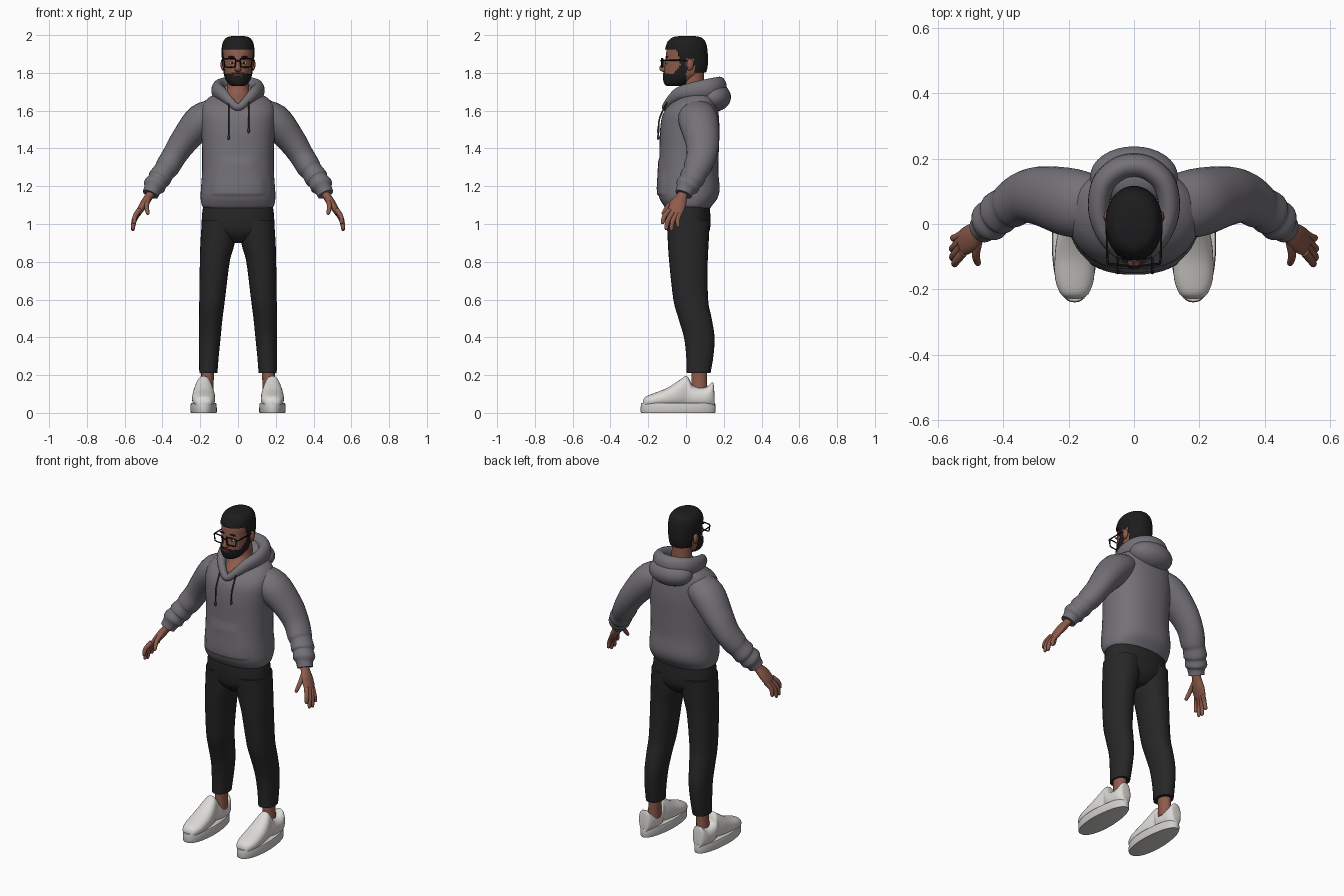
import bpy, bmesh, math, random
from mathutils import Vector, Matrix

random.seed(4)


def material(name, r, g, b):
    m = bpy.data.materials.new(name)
    m.diffuse_color = (r, g, b, 1)
    return m


HOODIE = material("grey_fabric", .175, .165, .185)
CORD = material("dark_cord", .045, .045, .05)
PANTS = material("black_denim", .02, .02, .02)
SKIN = material("brown_skin", .27, .105, .072)
LIPS = material("lip_red", .30, .10, .09)
HAIR = material("black_hair", .012, .012, .013)
FRAME = material("glasses_black", .006, .006, .007)
SHOE = material("off_white", .72, .70, .67)
SOLE = material("sole_grey", .62, .61, .59)
EYE = material("eye_white", .7, .68, .65)


def finish(name, bm, mat, mirror=False, angle=50):
    bmesh.ops.recalc_face_normals(bm, faces=bm.faces)
    me = bpy.data.meshes.new(name)
    bm.to_mesh(me)
    bm.free()
    me.materials.append(mat)
    for p in me.polygons:
        p.use_smooth = True
    me.set_sharp_from_angle(angle=math.radians(angle))
    ob = bpy.data.objects.new(name, me)
    bpy.context.collection.objects.link(ob)
    if mirror:
        ob.modifiers.new("mirror", 'MIRROR').use_mirror_merge = False
    return ob


def spline(secs, sub, closed):
    """Catmull-Rom through sections of (x, y, z, ra, rb)."""
    k, out = len(secs), []
    get = (lambda i: secs[i % k]) if closed else (lambda i: secs[min(max(i, 0), k - 1)])
    for i in range(k if closed else k - 1):
        p = [get(i + d) for d in (-1, 0, 1, 2)]
        for s in range(sub):
            t = s / sub
            out.append([.5 * (2 * b + (c - a) * t + (2 * a - 5 * b + 4 * c - d) * t * t
                              + (3 * b - a - 3 * c + d) * t ** 3) for a, b, c, d in zip(*p)])
    if not closed:
        out.append(list(secs[-1]))
    return out


def loft(name, secs, mat, side=(1, 0, 0), axis=None, n=24, sub=4, power=2.0,
         closed=False, mirror=False, keep=None, shape=None):
    """Skin elliptical sections along a path; ra runs along side, rb across it."""
    pts = spline(secs, sub, closed)
    k, bm, rings = len(pts), bmesh.new(), []
    for i, p in enumerate(pts):
        c = Vector(p[:3])
        if axis:
            t = Vector(axis)
        else:
            a = pts[(i - 1) % k] if closed else pts[max(i - 1, 0)]
            b = pts[(i + 1) % k] if closed else pts[min(i + 1, k - 1)]
            t = (Vector(b[:3]) - Vector(a[:3])).normalized()
        u = Vector(side)
        u = (u - t * u.dot(t)).normalized()
        v = t.cross(u)
        ring = []
        for j in range(n):
            w = 2 * math.pi * j / n
            cs, sn = math.cos(w), math.sin(w)
            q = (c + u * math.copysign(abs(cs) ** (2 / power), cs) * max(p[3], .001)
                 + v * math.copysign(abs(sn) ** (2 / power), sn) * max(p[4], .001))
            ring.append(bm.verts.new(shape(q) if shape else q))
        rings.append(ring)
    for i in range(k if closed else k - 1):
        a, b = rings[i], rings[(i + 1) % k]
        for j in range(n):
            bm.faces.new((a[j], a[(j + 1) % n], b[(j + 1) % n], b[j]))
    if not closed:
        bm.faces.new(rings[0][::-1])
        bm.faces.new(rings[-1])
    if keep:
        bmesh.ops.delete(bm, geom=[f for f in bm.faces if not keep(f.calc_center_median())],
                         context='FACES')
    return finish(name, bm, mat, mirror)


def blobs(name, items, mat, mirror=False, seg=14):
    """Ellipsoids given as (centre, radii)."""
    bm = bmesh.new()
    for c, r in items:
        bmesh.ops.create_uvsphere(bm, u_segments=seg, v_segments=seg // 2 + 1, radius=1,
                                  matrix=Matrix.Translation(c) @ Matrix.Diagonal((*r, 1)))
    return finish(name, bm, mat, mirror)


def tube(name, pts, r, mat, mirror=False, closed=False, sub=4, side=(0, 0, 1)):
    return loft(name, [(*p, r, r) for p in pts], mat, side=side, n=8, sub=sub,
                closed=closed, mirror=mirror)


UP = (0, 0, 1)


# Hoodie body, with a raised front pocket
def pocket(q):
    if q.y < -.05 and 1.15 < q.z < 1.34 and abs(q.x) < .13 - max(0, q.z - 1.24) * .5:
        q.y -= .007
    return q


body = [(1.085, .01, .18, .118), (1.10, .01, .192, .13), (1.14, .013, .198, .155),
        (1.19, .015, .196, .163), (1.28, .014, .19, .157), (1.40, .017, .19, .157),
        (1.50, .02, .196, .157), (1.58, .025, .20, .148), (1.635, .04, .187, .125),
        (1.675, .06, .145, .092), (1.70, .06, .08, .06)]
loft("hoodie_body", [(0, y, z, a, b) for z, y, a, b in body], HOODIE, axis=UP, n=48,
     sub=5, power=2.35, shape=pocket)

# Sleeves with gathered cuffs
loft("sleeve", [(.10, .05, 1.60, .09, .065), (.19, .065, 1.55, .105, .09),
                (.28, .085, 1.447, .092, .076), (.335, .083, 1.365, .08, .066),
                (.375, .06, 1.30, .073, .064), (.392, .05, 1.277, .066, .058),
                (.415, .033, 1.243, .068, .062), (.425, .024, 1.228, .06, .055),
                (.442, .008, 1.203, .064, .060), (.452, -.003, 1.183, .05, .047),
                (.464, -.014, 1.157, .045, .043)],
     HOODIE, side=(0, 1, 0), n=28, mirror=True)

# Hood: rolled rim around the neck and the bag hanging behind
rim = [(.045, -.085, 1.652, .024, .022), (.085, -.035, 1.69, .036, .028),
       (.108, .04, 1.705, .046, .032), (.095, .12, 1.715, .054, .036),
       (.05, .165, 1.722, .056, .038)]
loop = ([(0, -.108, 1.618, .02, .02)] + rim + [(0, .178, 1.724, .056, .038)]
        + [(-x, y, z, a, b) for x, y, z, a, b in reversed(rim)])
loft("hood_rim", loop, HOODIE, side=UP, n=20, sub=5, closed=True)
blobs("hood_bag", [((0, .145, 1.672), (.135, .093, .078))], HOODIE, seg=32)

# Drawstrings with tips
for x, low in ((-.05, 1.465), (.056, 1.50)):
    tube("drawstring", [(x, -.088, 1.668), (x, -.118, 1.61), (x, -.142, 1.55), (x, -.146, low)],
         .004, CORD, side=(1, 0, 0))
    blobs("drawstring_tip", [((x, -.147, low - .006), (.007, .007, .014))], CORD)

# Trousers
hips = [(.90, .012, .04, .06), (.94, .012, .13, .10), (.98, .012, .186, .116),
        (1.04, .01, .191, .119), (1.11, .01, .182, .115)]
loft("trouser_hips", [(0, y, z, a, b) for z, y, a, b in hips], PANTS, axis=UP, n=40,
     power=2.3)
leg = [(1.02, .098, .012, .093, .114), (.90, .108, .012, .091, .108),
       (.80, .123, .013, .079, .102), (.60, .137, .025, .068, .092),
       (.50, .144, .048, .062, .088), (.40, .149, .07, .057, .081),
       (.30, .154, .073, .052, .072), (.212, .157, .067, .048, .063)]
loft("trouser_leg", [(x, y, z, a, b) for z, x, y, a, b in leg], PANTS, axis=UP, n=28,
     power=2.2, mirror=True)

# Ankles
loft("ankle", [(.165, .07, .10, .036, .045), (.162, .07, .16, .033, .042),
               (.16, .07, .23, .035, .042)], SKIN, axis=UP, n=20, mirror=True)


# Shoes: narrower toward the heel
def heel(q):
    q.x = .18 + (q.x - .18) * (1 - max(0, q.y + .05) * .8)
    return q


loft("shoe_sole", [(.182, -.042, z, .07 - d, .198 - d) for z, d in
                   ((0, .004), (.006, 0), (.046, .001), (.052, .005))],
     SOLE, axis=UP, n=48, sub=2, power=2.3, mirror=True, shape=heel)
upper = [(-.228, .062, .02), (-.215, .085, .042), (-.17, .104, .059), (-.11, .127, .061),
         (-.06, .156, .057), (-.02, .184, .05), (.002, .196, .044), (.018, .178, .048),
         (.035, .145, .053), (.08, .132, .056), (.115, .14, .055), (.135, .16, .048),
         (.146, .155, .038), (.151, .09, .025)]
loft("shoe_upper", [(.182, y, (top + .03) / 2, w, (top - .03) / 2) for y, top, w in upper],
     SHOE, axis=(0, 1, 0), n=32, sub=3, power=2.3, mirror=True, shape=heel)

# Hands: palm, four fingers and a thumb
loft("palm", [(.445, -.005, 1.19, .03, .026), (.468, -.02, 1.15, .028, .022),
              (.495, -.04, 1.11, .042, .022), (.52, -.055, 1.07, .042, .017),
              (.53, -.06, 1.052, .034, .012)], SKIN, side=(0, 1, 0), n=20, mirror=True)
fingers = [("index_finger", (.523, -.087, 1.075), (.55, -.125, 1.0)),
           ("middle_finger", (.528, -.068, 1.065), (.557, -.106, .968)),
           ("ring_finger", (.527, -.047, 1.06), (.558, -.078, .963)),
           ("little_finger", (.52, -.028, 1.065), (.555, -.042, .982)),
           ("thumb", (.475, -.045, 1.135), (.477, -.125, 1.05))]
for name, a, b in fingers:
    a, b = Vector(a), Vector(b)
    bend = Vector((.008, -.008, .004))
    path = [(a, .014), (a.lerp(b, .5) + bend, .0125), (a.lerp(b, .9) + bend * .2, .010),
            (b, .004)]
    loft(name, [(*p, r, r) for p, r in path], SKIN, side=(0, 1, 0), n=12, mirror=True)

# Neck
loft("neck", [(0, .0, 1.62, .05, .09), (0, .004, 1.652, .062, .09),
              (0, .03, 1.69, .062, .068), (0, .04, 1.73, .057, .057),
              (0, .035, 1.82, .056, .06)], SKIN, axis=UP, n=28)

# Head, then beard and hair as shells over the same shape
skull = [(1.735, -.062, .026, .034), (1.745, -.052, .044, .056), (1.77, -.032, .061, .084),
         (1.80, -.011, .07, .105), (1.84, -.003, .075, .110), (1.88, .0, .078, .108),
         (1.92, .001, .079, .104), (1.955, .003, .072, .093), (1.978, .004, .053, .07),
         (1.986, .004, .022, .03)]


def shell(grow, lift):
    return [(0, y, z + lift * (z - 1.85) / .13, a + grow, b + grow) for z, y, a, b in skull]


def is_hair(c):
    if c.y < -.05:
        line = 1.925
    elif c.y < -.03:
        line = 1.925 - (c.y + .05) * 3
    elif c.y < .002:
        line = 1.85
    elif c.y < .045:
        line = 1.878
    else:
        line = 1.80
    return c.z > line


def is_beard(c):
    if abs(c.x) < .021 and 1.782 < c.z < 1.794 and c.y < -.06:
        return False
    return c.y < .002 and c.z < 1.804 - .25 * max(0, abs(c.x) - .02) + 1.3 * max(0, c.y + .07)


dense = dict(axis=UP, n=72, sub=8, power=2.15)
loft("head", shell(0, 0), SKIN, **dense)
loft("beard", shell(.006, .005), HAIR, keep=is_beard, **dense)
loft("hair", shell(.008, .009), HAIR, keep=is_hair, **dense)
tufts = []
for i in range(34):
    w, r = i * 2.4, math.sqrt((i + .5) / 34)
    z = 1.983 - .04 * r ** 3 + random.uniform(-.006, .002)
    tufts.append(((.062 * r * math.cos(w), -.008 + .086 * r * math.sin(w), z),
                  (.018, .022, .014)))
blobs("hair_tufts", tufts, HAIR, seg=10)

# Facial features
blobs("ear", [((.081, .022, 1.845), (.012, .019, .03)),
              ((.08, .018, 1.826), (.008, .012, .014))], SKIN, mirror=True)
loft("nose", [(0, -.106, 1.872, .008, .008), (0, -.115, 1.85, .010, .013),
              (0, -.122, 1.828, .014, .019), (0, -.119, 1.814, .018, .019),
              (0, -.112, 1.805, .009, .010)], SKIN, axis=UP, n=16)
blobs("eye", [((.032, -.101, 1.853), (.014, .006, .007))], EYE, mirror=True)
blobs("pupil", [((.032, -.106, 1.853), (.006, .003, .006))], FRAME, mirror=True)
blobs("eyebrow", [((.034, -.101, 1.884), (.021, .007, .005))], HAIR, mirror=True)
blobs("lips", [((0, -.115, 1.791), (.02, .007, .004)),
               ((0, -.115, 1.785), (.018, .008, .005))], LIPS)

# Glasses: rims, bridge and temples
frame = [(.013, .868), (.02, .875), (.066, .875), (.074, .868), (.070, .838), (.062, .831),
         (.024, .831), (.016, .838)]
tube("glasses_rim", [(x, -.131 + x * .12, 1 + z) for x, z in frame], .0036, FRAME,
     mirror=True, closed=True, sub=2, side=(0, 1, 0))
tube("glasses_bridge", [(-.014, -.13, 1.861), (0, -.133, 1.864), (.014, -.13, 1.861)],
     .0035, FRAME)
tube("glasses_temple", [(.073, -.123, 1.867), (.081, -.112, 1.867), (.083, -.03, 1.866),
                        (.083, .02, 1.862)], .0035, FRAME, mirror=True)
